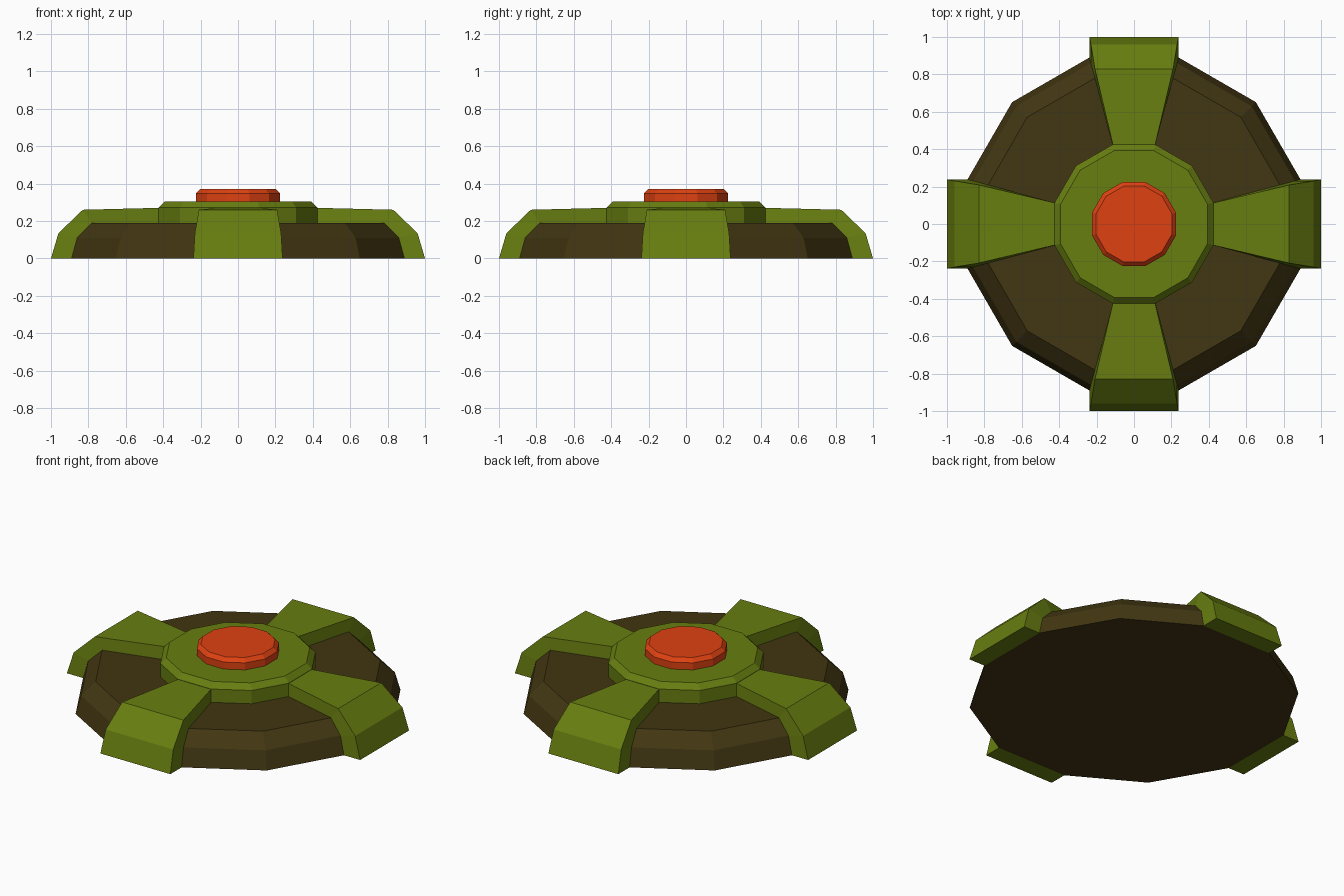
import bpy, bmesh, math

if "Cube" in bpy.data.objects:
    bpy.data.objects.remove(bpy.data.objects["Cube"])

T15 = math.tan(math.radians(15))


def material(name, rgb):
    m = bpy.data.materials.new(name)
    m.diffuse_color = (*rgb, 1)
    m.use_nodes = True
    m.node_tree.nodes["Principled BSDF"].inputs["Base Color"].default_value = m.diffuse_color
    return m


GREEN = material("olive green", (0.138, 0.209, 0.0052))
BROWN = material("dark brown", (0.054, 0.037, 0.006))
RED = material("orange red", (0.73, 0.053, 0.0056))


def finish(name, bm, mat):
    bmesh.ops.recalc_face_normals(bm, faces=bm.faces)
    me = bpy.data.meshes.new(name)
    bm.to_mesh(me)
    bm.free()
    me.materials.append(mat)
    ob = bpy.data.objects.new(name, me)
    bpy.context.collection.objects.link(ob)
    return ob


def twelve_sided(name, profile, mat):
    """Stack of 12-sided rings; profile lists (flat-to-centre distance, z)."""
    bm = bmesh.new()
    rings = []
    for apothem, z in profile:
        r = apothem / math.cos(math.radians(15))
        rings.append([bm.verts.new((r * math.cos(math.radians(15 + 30 * i)),
                                    r * math.sin(math.radians(15 + 30 * i)), z))
                      for i in range(12)])
    for a, b in zip(rings, rings[1:]):
        for i in range(12):
            j = (i + 1) % 12
            bm.faces.new((a[i], a[j], b[j], b[i]))
    bm.faces.new(rings[0])
    bm.faces.new(rings[-1])
    return finish(name, bm, mat)


# Each arm is a thick shell over one flat side of the body
INNER = [(0.40, 0.19), (0.78, 0.19), (0.86, 0.11), (0.89, 0.0)]
OUTER = [(0.40, 0.271), (0.83, 0.26), (0.96, 0.135), (1.0, 0.0)]


def arm(name, angle):
    bm = bmesh.new()
    rows = []
    for (ri, zi), (ro, zo) in zip(INNER, OUTER):
        w = ri * T15
        rows.append([bm.verts.new(p) for p in
                     ((ri, -w, zi), (ri, w, zi), (ro, w, zo), (ro, -w, zo))])
    for a, b in zip(rows, rows[1:]):
        for i in range(4):
            j = (i + 1) % 4
            bm.faces.new((a[i], a[j], b[j], b[i]))
    bm.faces.new(rows[0])
    bm.faces.new(rows[-1])
    ob = finish(name, bm, GREEN)
    ob.rotation_euler.z = angle


# Body, hub and push button
twelve_sided("body", [(0.89, 0), (0.86, 0.11), (0.78, 0.19)], BROWN)
twelve_sided("hub", [(0.425, 0.185), (0.425, 0.272), (0.393, 0.304)], GREEN)
twelve_sided("button", [(0.225, 0.30), (0.225, 0.347), (0.203, 0.37)], RED)

# Four arms
for k, side in enumerate(("right", "back", "left", "front")):
    arm(side + "_arm", k * math.pi / 2)
